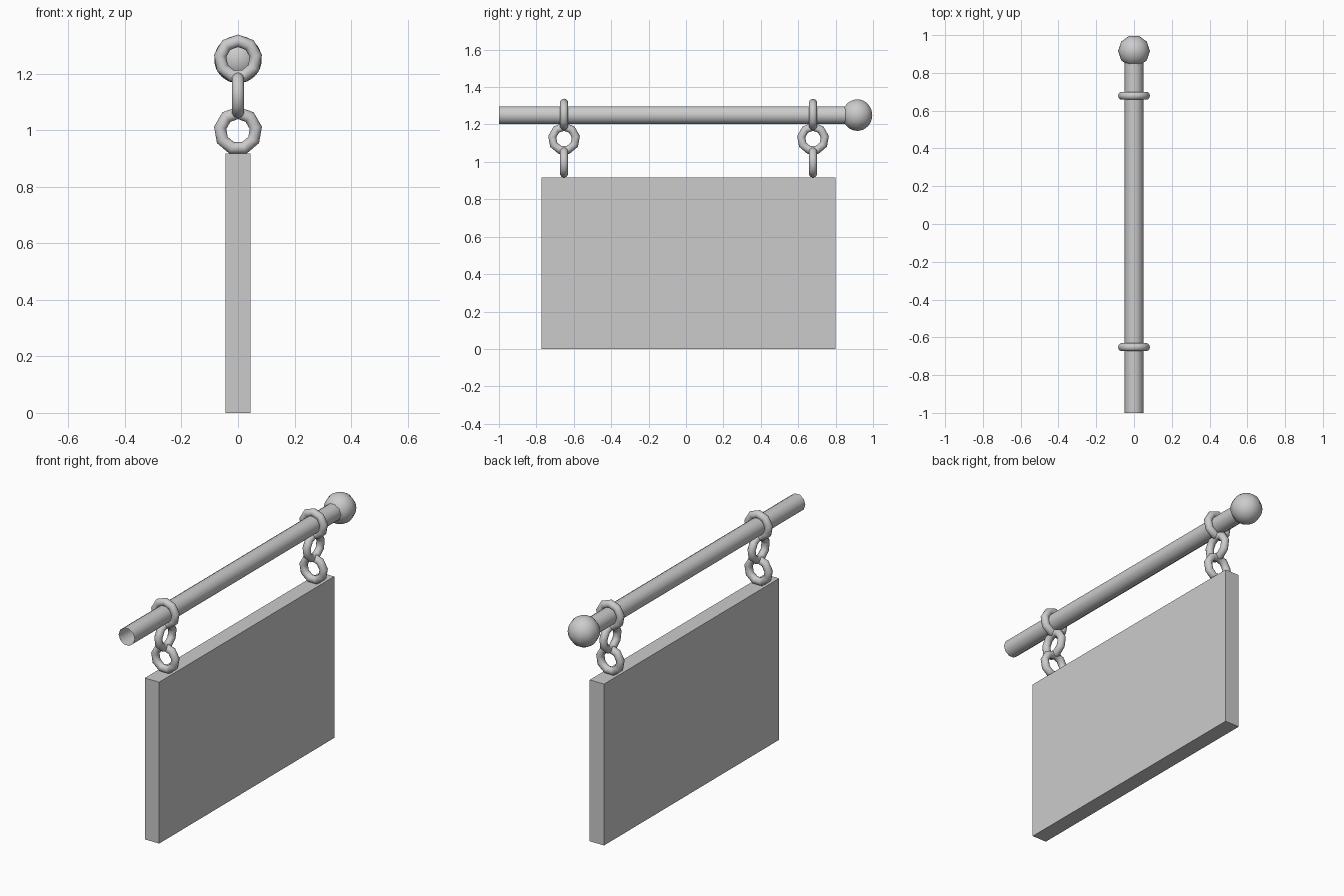
import bpy
from math import pi, radians

if "Cube" in bpy.data.objects:
    bpy.data.objects.remove(bpy.data.objects["Cube"])


def finish(name, smooth=None):
    ob = bpy.context.object
    ob.name = name
    bpy.ops.object.transform_apply(location=False, rotation=True, scale=True)
    if smooth:
        bpy.ops.object.shade_smooth_by_angle(angle=radians(smooth))
    return ob


# Hanging board
bpy.ops.mesh.primitive_cube_add(size=1, location=(0, 0.014, 0.4585))
bpy.context.object.scale = (0.09, 1.572, 0.917)
finish("sign_board")

# Open-ended horizontal rod
y0, y1 = -1.0, 0.88
bpy.ops.mesh.primitive_cylinder_add(vertices=10, radius=0.05, depth=y1 - y0,
                                    end_fill_type='NOTHING',
                                    location=(0, (y0 + y1) / 2, 1.25),
                                    rotation=(pi / 2, pi / 2, 0))
finish("rod", 50)

# Ball on the rod end
bpy.ops.mesh.primitive_uv_sphere_add(segments=10, ring_count=16, radius=0.084,
                                     location=(0, 0.916, 1.25),
                                     rotation=(0, 0, pi / 2))
finish("ball_finial", 50)

# Two chains of three links, each turned a quarter from the next
for side, y in (("rear", 0.679), ("front", -0.652)):
    for i, z in enumerate((1.252, 1.124, 0.997)):
        turn = pi / 2 if i % 2 == 0 else 0
        bpy.ops.mesh.primitive_torus_add(major_segments=9, minor_segments=10,
                                         major_radius=0.064, minor_radius=0.022,
                                         location=(0, y, z),
                                         rotation=(0, -pi / 2, turn))
        finish(f"{side}_chain_link_{i + 1}", 50)
